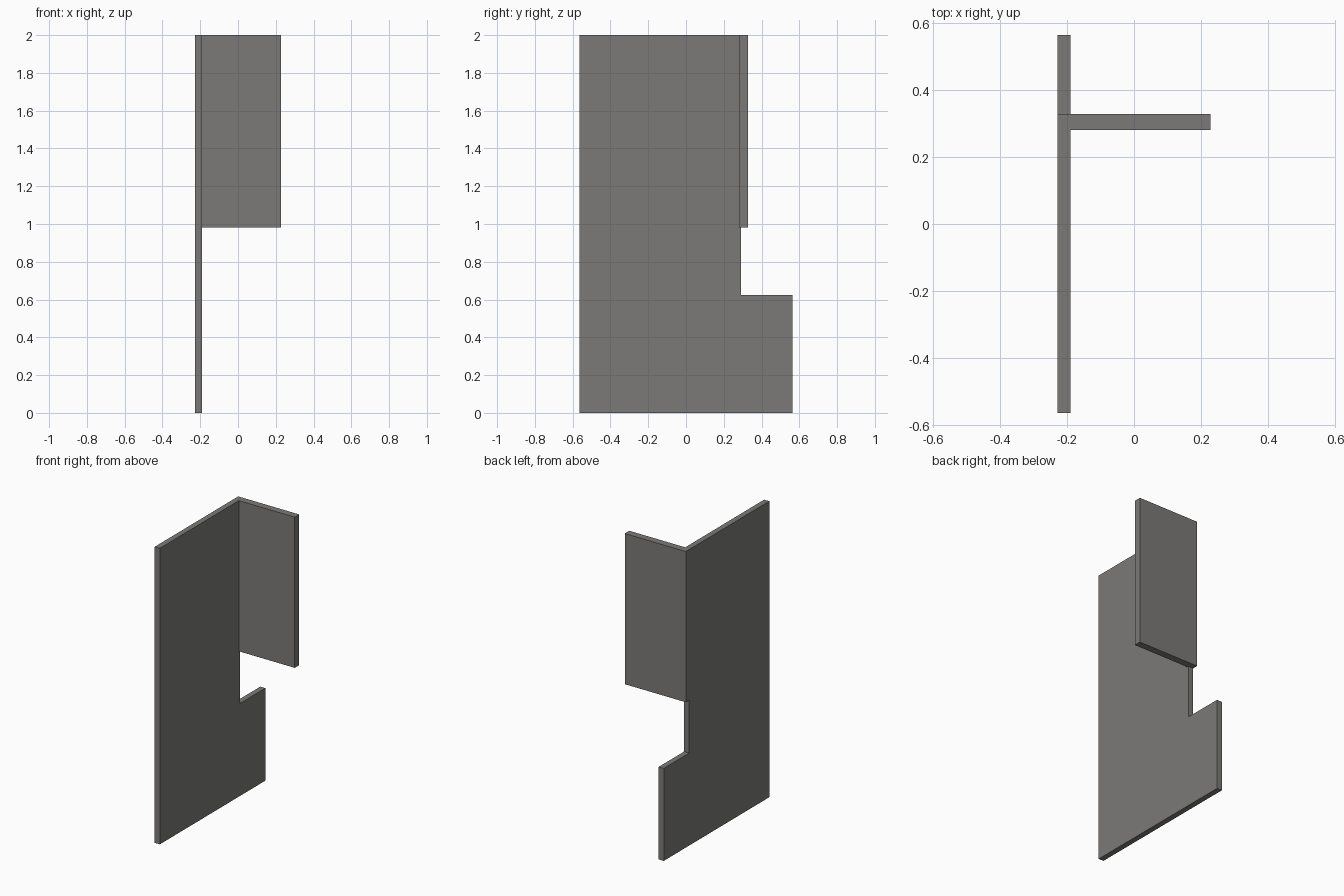
import bpy
import bmesh
from mathutils import Vector

if "Cube" in bpy.data.objects:
    bpy.data.objects.remove(bpy.data.objects["Cube"])

# Single flat grey for the whole model
grey = bpy.data.materials.new("panel_grey")
grey.diffuse_color = (0.2, 0.195, 0.19, 1)
grey.use_nodes = True
grey.node_tree.nodes["Principled BSDF"].inputs["Base Color"].default_value = grey.diffuse_color


def sheet(name, profile, x0, x1):
    """Extrude a (y, z) profile along x from x0 to x1."""
    bm = bmesh.new()
    face = bm.faces.new([bm.verts.new((x0, y, z)) for y, z in profile])
    ext = bmesh.ops.extrude_face_region(bm, geom=[face])
    moved = [v for v in ext["geom"] if isinstance(v, bmesh.types.BMVert)]
    bmesh.ops.translate(bm, verts=moved, vec=Vector((x1 - x0, 0, 0)))
    bmesh.ops.recalc_face_normals(bm, faces=bm.faces)
    mesh = bpy.data.meshes.new(name)
    bm.to_mesh(mesh)
    bm.free()
    mesh.materials.append(grey)
    obj = bpy.data.objects.new(name, mesh)
    bpy.context.collection.objects.link(obj)
    return obj


# Tall main panel with the notch and wider foot
sheet("main_panel",
      [(-0.563, 0), (0.563, 0), (0.563, 0.625), (0.291, 0.625),
       (0.291, 0.982), (0.328, 0.982), (0.328, 2), (-0.563, 2)],
      -0.228, -0.19)

# Shorter return panel at right angles, flush with the top and corner
sheet("return_panel",
      [(0.28, 0.982), (0.328, 0.982), (0.328, 2), (0.28, 2)],
      -0.19, 0.228)
